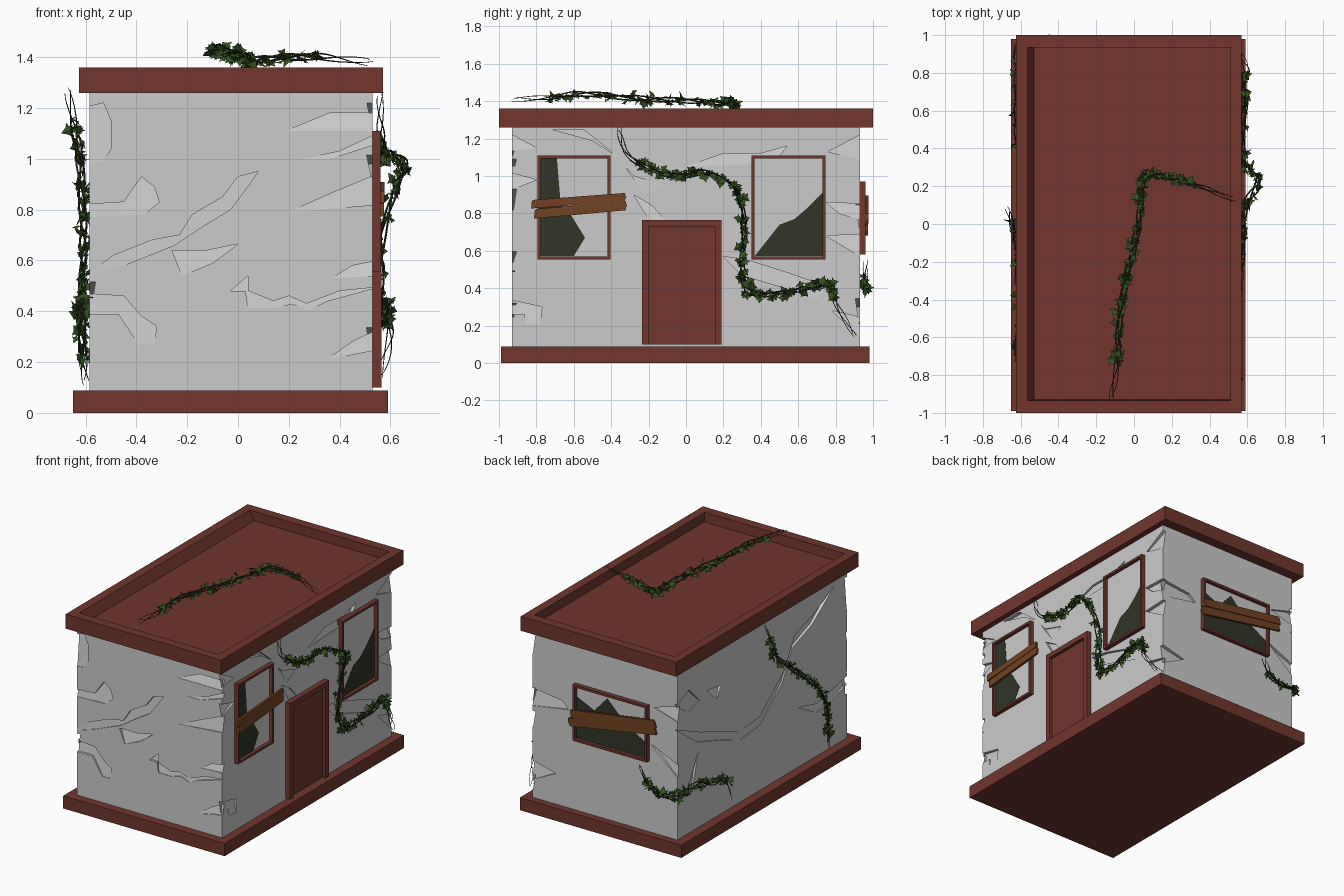
import bpy, bmesh, math, random
from mathutils import Vector, Matrix

if "Cube" in bpy.data.objects:
    bpy.data.objects.remove(bpy.data.objects["Cube"])

random.seed(4)
X0, X1, Y1 = -0.585, 0.53, 0.93


def mat(name, r, g, b):
    m = bpy.data.materials.new(name)
    m.diffuse_color = (r, g, b, 1)
    m.use_nodes = True
    m.node_tree.nodes["Principled BSDF"].inputs["Base Color"].default_value = m.diffuse_color
    return m


RED = mat("red_paint", .165, .037, .027)
WOOD = mat("old_wood", .17, .055, .015)
DARK = mat("dark_opening", .03, .036, .02)
LEAF = mat("leaf_green", .035, .085, .014)
STEM = mat("stem_brown", .022, .03, .012)


def finish(bm, name, m=None, fix=True):
    if fix:
        bmesh.ops.recalc_face_normals(bm, faces=bm.faces)
    me = bpy.data.meshes.new(name)
    bm.to_mesh(me)
    bm.free()
    ob = bpy.data.objects.new(name, me)
    bpy.context.collection.objects.link(ob)
    if m:
        me.materials.append(m)
    return ob


def on_wall(side, u, z, d):
    """Point on a wall: u along it, z up, d outwards."""
    return Vector({"front": (u, -Y1 - d, z), "back": (u, Y1 + d, z),
                   "right": (X1 + d, u, z), "left": (X0 - d, u, z)}[side])


def add_box(bm, a, b):
    c, s = (Vector(a) + Vector(b)) / 2, Vector(b) - Vector(a)
    s = Vector([abs(v) for v in s])
    bmesh.ops.create_cube(bm, size=1, matrix=Matrix.Translation(c) @ Matrix.Diagonal((*s, 1)))


def wall_boxes(name, side, rects, d0, d1, m=None):
    bm = bmesh.new()
    for u0, u1, z0, z1 in rects:
        add_box(bm, on_wall(side, u0, z0, d0), on_wall(side, u1, z1, d1))
    return finish(bm, name, m)


def add_prism(bm, side, pts, inner, outer):
    """Extruded outline on a wall; inner(z) gives the depth of its back."""
    a = [bm.verts.new(on_wall(side, u, z, inner(z))) for u, z in pts]
    b = [bm.verts.new(on_wall(side, u, z, outer)) for u, z in pts]
    bm.faces.new(a)
    bm.faces.new(b[::-1])
    for i in range(len(a)):
        j = (i + 1) % len(a)
        bm.faces.new((a[i], b[i], b[j], a[j]))


# base slab
bm = bmesh.new()
add_box(bm, (-.65, -.99, 0), (.59, .98, .088))
finish(bm, "base_slab", RED)

# roof slab with sunken top
bm = bmesh.new()
rings = [[bm.verts.new(p) for p in ((x0, y0, z), (x1, y0, z), (x1, y1, z), (x0, y1, z))]
         for x0, x1, y0, y1, z in ((-.625, .57, -1, 1, 1.26), (-.625, .57, -1, 1, 1.36),
                                   (-.565, .51, -.935, .935, 1.36), (-.53, .51, -.93, .935, 1.295))]
for r, s in zip(rings, rings[1:]):
    for i in range(4):
        bm.faces.new((r[i], r[(i + 1) % 4], s[(i + 1) % 4], s[i]))
bm.faces.new(rings[0])
bm.faces.new(rings[-1])
finish(bm, "roof_slab", RED)

# walls
bm = bmesh.new()
add_box(bm, (X0, -Y1, .06), (X1, Y1, 1.28))
walls = finish(bm, "walls")

# chipped plaster and cracks, cut as shallow sloping pockets
front_a = [[(-.61, 1.2), (-.53, 1.22), (-.5, 1.15), (-.5, 1.04), (-.53, .99), (-.61, .98)],
           [(-.61, .82), (-.45, .83), (-.38, .93), (-.33, .89), (-.31, .83), (-.37, .78), (-.61, .77)],
           [(-.61, .53), (-.49, .62), (-.34, .68), (-.23, .7), (-.18, .78), (-.06, .85), (0, .93),
            (.08, .95), (.03, .88), (-.03, .8), (-.13, .74), (-.25, .66), (-.45, .58)],
           [(-.26, .64), (-.12, .64), (0, .665), (-.1, .59), (-.22, .54)],
           [(-.61, .47), (-.45, .46), (-.38, .38), (-.32, .34), (-.33, .27), (-.39, .27), (-.47, .39), (-.61, .39)]]
front_b = [[(.19, 1.11), (.36, 1.18), (.55, 1.18), (.55, 1.11)],
           [(.26, 1), (.4, 1.03), (.55, 1.1), (.55, 1.06), (.36, 1.0)],
           [(.2, .79), (.38, .87), (.55, .94), (.55, .82)],
           [(.37, .53), (.45, .58), (.55, .6), (.55, .54)],
           [(.35, .21), (.45, .28), (.55, .33), (.55, .25)],
           [(-.03, .48), (.04, .54), (.04, .48), (.14, .44), (.2, .46), (.27, .43), (.4, .48), (.55, .495),
            (.35, .44), (.28, .405), (.21, .43), (.14, .41), (.04, .41), (.03, .48)]]
right = [[(-.72, 1.25), (-.55, 1.25), (-.4, 1.13), (-.28, 1), (-.12, .95), (-.22, .9), (-.36, 1.1), (-.5, 1.19)],
         [(-.28, .9), (-.18, .84), (-.1, .75), (-.2, .77)],
         [(0, 1.05), (.2, 1.12), (.4, 1.12), (.54, 1.16), (.5, 1.11), (.3, 1.06)],
         [(.2, .57), (.33, .55), (.55, .48), (.75, .41), (.7, .34), (.5, .41), (.3, .47)],
         [(-.95, 1.23), (-.8, 1.15), (-.95, 1.13)], [(-.95, 1.02), (-.8, .98), (-.95, .92)],
         [(-.95, .34), (-.77, .3), (-.78, .21), (-.86, .21), (-.86, .26), (-.95, .26)],
         [(.76, 1.13), (.95, 1.23), (.95, 1.08)], [(.75, .86), (.95, .85), (.95, .76), (.82, .8)],
         [(.75, .68), (.95, .69), (.95, .56), (.85, .62)], [(.78, .28), (.95, .24), (.95, .12)]]
left = [[(.95, 1.02), (.8, 1.08), (.68, .96), (.8, .93)], [(.6, 1.0), (.45, .98), (.5, .9)],
        [(.95, .86), (.68, .74), (.45, .66), (.24, .58), (.02, .6), (-.25, .82), (-.36, 1.02), (-.55, 1.08),
         (-.8, 1.2), (-.55, 1.02), (-.33, .94), (-.22, .74), (.02, .54), (.24, .52), (.45, .6), (.7, .68)],
        [(.95, .3), (.8, .42), (.7, .62), (.76, .4)], [(-.4, .5), (-.6, .45), (-.95, .52), (-.95, .46), (-.6, .39)]]
back = [[(.55, .85), (.3, .82), (.25, .77), (.55, .72)], [(-.4, .96), (-.61, 1.02), (-.61, .9)],
        [(-.38, .7), (-.61, .6), (-.61, .5)], [(.55, .35), (.35, .3), (.55, .2)]]
bm = bmesh.new()
for side, shapes in (("front", front_a + front_b), ("right", right), ("left", left), ("back", back)):
    for pts in shapes:
        lo, hi = min(p[1] for p in pts), max(p[1] for p in pts)
        add_prism(bm, side, pts, lambda z: -.003 - .022 * (z - lo) / (hi - lo), .02)
cutter = finish(bm, "chip_cutter")
cutter.hide_render = True
mod = walls.modifiers.new("chips", "BOOLEAN")
mod.object, mod.operation, mod.solver, mod.use_self = cutter, "DIFFERENCE", "EXACT", True
dg = bpy.context.evaluated_depsgraph_get()
chipped = bpy.data.meshes.new_from_object(walls.evaluated_get(dg))
walls.modifiers.clear()
walls.data = chipped
bpy.data.objects.remove(cutter)


# windows: frame, glass and broken-out openings
def window(name, side, u0, u1, z0, z1, holes):
    t = .016
    wall_boxes(name + "_frame", side, [(u0, u0 + t, z0, z1), (u1 - t, u1, z0, z1),
                                       (u0 + t, u1 - t, z0, z0 + t), (u0 + t, u1 - t, z1 - t, z1)], -.01, .03, RED)
    wall_boxes(name + "_glass", side, [(u0 + t, u1 - t, z0 + t, z1 - t)], -.01, .006)
    bm = bmesh.new()
    for pts in holes:
        add_prism(bm, side, pts, lambda z: -.005, .009)
    finish(bm, name + "_broken_pane", DARK)


window("window_front", "right", -.795, -.405, .555, 1.11,
       [[(-.779, .572), (-.6, .572), (-.54, .67), (-.62, .8), (-.67, .85), (-.69, 1.093), (-.779, 1.093)]])
window("window_rear", "right", .35, .745, .555, 1.11,
       [[(.367, .572), (.729, .572), (.729, .91), (.65, .83), (.58, .77), (.5, .74)]])
window("window_back", "back", -.37, .2, .58, .97,
       [[(.183, .597), (-.353, .597), (-.353, .7), (-.2, .78), (-.05, .93), (.05, .82), (.183, .88)]])


# boards nailed across windows
def plank(name, side, u, z, length, width, slope, d):
    h, dx = width / 2, length / 2
    c, s = math.cos(slope), math.sin(slope)
    outline = [(-dx, -h), (dx - .01, -h), (dx, 0), (dx - .005, h), (-dx + .012, h), (-dx + .004, .01)]
    bm = bmesh.new()
    add_prism(bm, side, [(u + a * c - b * s, z + a * s + b * c) for a, b in outline], lambda z: d, d + .016)
    finish(bm, name, WOOD)


plank("front_board_upper", "right", -.575, .868, .51, .045, .075, .031)
plank("front_board_lower", "right", -.565, .82, .5, .05, .09, .028)
plank("back_board_upper", "back", -.12, .82, .66, .055, -.15, .031)
plank("back_board_lower", "back", -.11, .765, .68, .055, -.17, .026)

# door
wall_boxes("door_frame", "right", [(-.235, -.2, .1, .765), (.155, .19, .1, .765), (-.2, .155, .73, .765)], -.01, .035, RED)
wall_boxes("door_panel", "right", [(-.2, .155, .1, .73)], -.01, .012, RED)


# ivy: twisted stems with lobed leaves
def spline(pts, t):
    i = min(int(t), len(pts) - 2)
    f = t - i
    p = [Vector(pts[max(0, min(len(pts) - 1, i + k))]) for k in (-1, 0, 1, 2)]
    return (p[1] * 2 + (p[2] - p[0]) * f + (p[0] * 2 - p[1] * 5 + p[2] * 4 - p[3]) * f * f
            + (p[1] * 3 - p[0] - p[2] * 3 + p[3]) * f ** 3) / 2


LOBES = [(0, 0), (.28, -.12), (.3, .18), (.62, .3), (.3, .5), (0, 1)]


def ivy(name, pts, normal, leaves):
    n, last = Vector(normal), len(pts) - 1
    cu = bpy.data.curves.new(name + "_stems", "CURVE")
    cu.dimensions, cu.bevel_depth, cu.bevel_resolution = "3D", .0042, 0
    cu.materials.append(STEM)
    for k in range(3):
        sp = cu.splines.new("POLY")
        count = last * 6 + 1
        sp.points.add(count - 1)
        for i in range(count):
            t = i / 6
            a = t * 2.6 + k * 2.1
            w = Vector((math.sin(a), math.cos(a * 1.1), math.sin(a * .9 + 1))) * .013
            sp.points[i].co = (*(spline(pts, t) + w), 1)
            sp.points[i].radius = .3 + .7 * min(1, 5 * t / last, 5 * (last - t) / last)
    ob = bpy.data.objects.new(name + "_stems", cu)
    bpy.context.collection.objects.link(ob)
    bm = bmesh.new()
    for _ in range(leaves):
        pos = spline(pts, last * (.1 + .8 * random.random()))
        pos += Vector([random.uniform(-.018, .018) for _ in range(3)])
        face = (n + Vector([random.uniform(-.9, .9) for _ in range(3)])).normalized()
        rot = face.to_track_quat("Z", "Y").to_matrix() @ Matrix.Rotation(random.uniform(0, 6.28), 3, "Z")
        size = random.uniform(.025, .05)
        mid = [bm.verts.new(pos + rot @ Vector(v) * size) for v in ((0, 0, 0), (0, 1, -.1))]
        for s in (1, -1):
            side = [bm.verts.new(pos + rot @ Vector((s * x, y, -.4 * x)) * size) for x, y in LOBES[1:-1]]
            loop = [mid[0]] + side + [mid[1]]
            bm.faces.new(loop if s > 0 else loop[::-1])
    finish(bm, name + "_leaves", LEAF, False)


ivy("wall_ivy", [(.56, -.36, 1.26), (.56, -.32, 1.13), (.57, -.2, 1.04), (.58, -.05, 1.0), (.59, .1, 1.02),
                 (.66, .22, .97), (.62, .29, .88), (.57, .31, .7), (.56, .3, .5), (.58, .34, .38), (.57, .48, .37),
                 (.59, .64, .4), (.58, .77, .42), (.6, .81, .3), (.56, .9, .15)], (1, 0, 0), 200)
ivy("roof_ivy", [(.52, .13, 1.38), (.35, .2, 1.4), (.2, .24, 1.4), (.07, .26, 1.39), (.04, .2, 1.39),
                 (.03, .05, 1.4), (0, -.12, 1.41), (-.05, -.33, 1.42), (-.08, -.55, 1.44),
                 (-.09, -.75, 1.42), (-.12, -.92, 1.41)], (0, 0, 1), 150)
ivy("left_ivy", [(-.67, .08, 1.27), (-.64, -.03, 1.1), (-.62, -.12, .96), (-.61, -.38, .75), (-.61, -.58, .58),
                 (-.62, -.66, .42), (-.61, -.69, .26), (-.6, -.71, .12)], (-1, 0, 0), 130)
ivy("corner_ivy", [(-.32, .96, .54), (-.38, .96, .43), (-.5, .97, .39), (-.61, .95, .41), (-.62, .78, .42),
                   (-.62, .6, .37), (-.62, .46, .34), (-.61, .37, .18)], (-.7, .7, 0), 80)
